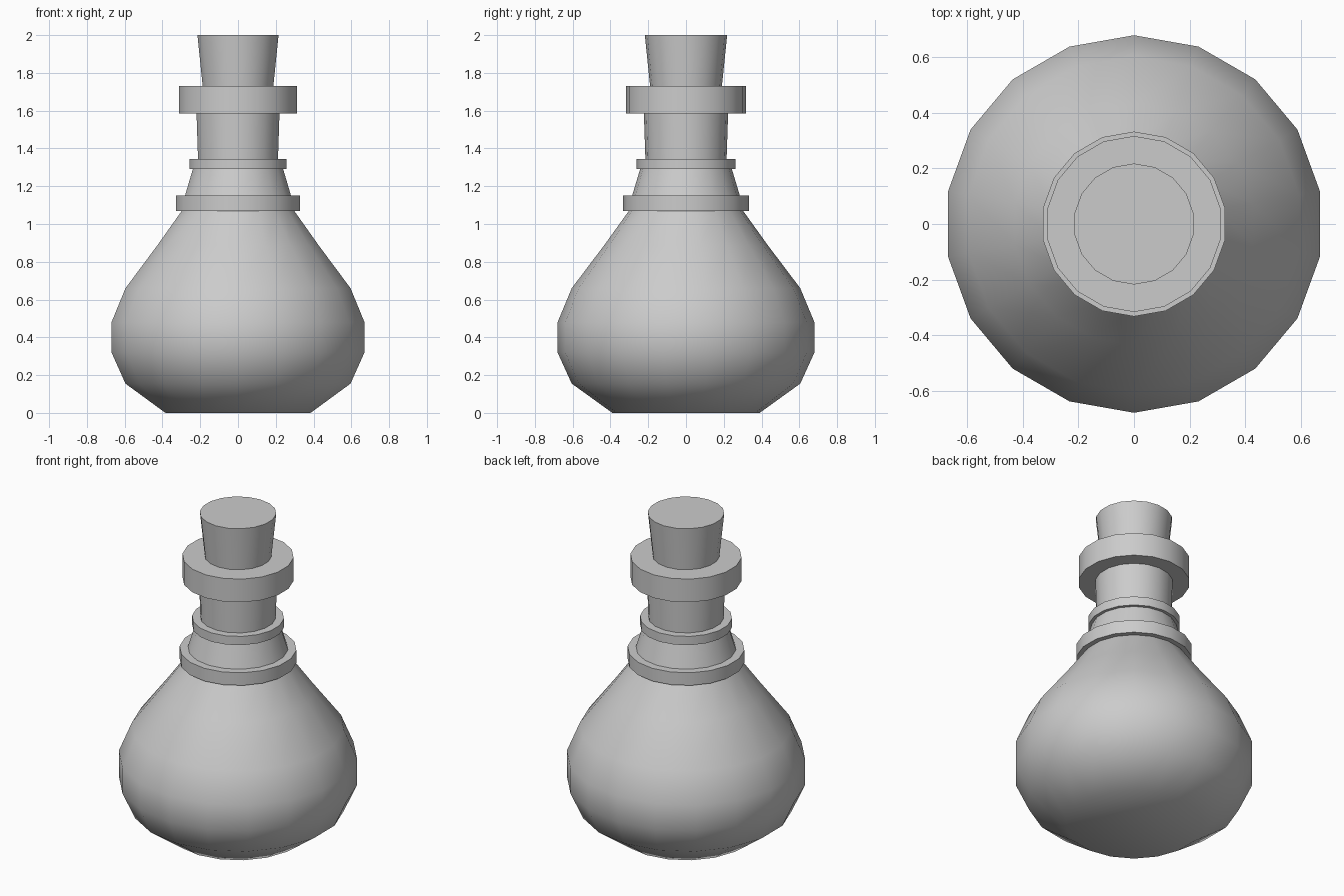
import bpy, bmesh, math

if "Cube" in bpy.data.objects:
    bpy.data.objects.remove(bpy.data.objects["Cube"])

SIDES = 18


def lathe(name, profile):
    """Revolve (radius, z) points round z, with a corner on the y axis, and cap both ends."""
    bm = bmesh.new()
    rings = []
    for r, z in profile:
        ring = []
        for i in range(SIDES):
            a = math.pi / 2 + 2 * math.pi * i / SIDES
            ring.append(bm.verts.new((r * math.cos(a), r * math.sin(a), z)))
        rings.append(ring)
    for low, high in zip(rings, rings[1:]):
        for i in range(SIDES):
            j = (i + 1) % SIDES
            bm.faces.new((low[i], low[j], high[j], high[i]))
    bm.faces.new(rings[0][::-1])
    bm.faces.new(rings[-1])
    mesh = bpy.data.meshes.new(name)
    bm.to_mesh(mesh)
    bm.free()
    ob = bpy.data.objects.new(name, mesh)
    bpy.context.collection.objects.link(ob)
    bpy.ops.object.select_all(action='DESELECT')
    ob.select_set(True)
    bpy.context.view_layer.objects.active = ob
    bpy.ops.object.shade_smooth_by_angle(angle=math.radians(40))
    return ob


# Bottle: round belly, two collars, neck and thick lip in one continuous shell
lathe("bottle", [
    (0.39, 0.0), (0.605, 0.155), (0.68, 0.32), (0.68, 0.48),
    (0.605, 0.66), (0.435, 0.885), (0.302, 1.07),
    (0.333, 1.07), (0.333, 1.15),      # lower collar
    (0.285, 1.15), (0.243, 1.29),
    (0.262, 1.29), (0.262, 1.345),     # upper collar
    (0.215, 1.345), (0.223, 1.585),    # neck
    (0.317, 1.585), (0.317, 1.73),     # lip
])

# Tapered cork standing in the lip
lathe("cork", [(0.187, 1.70), (0.19, 1.73), (0.218, 2.0)])
